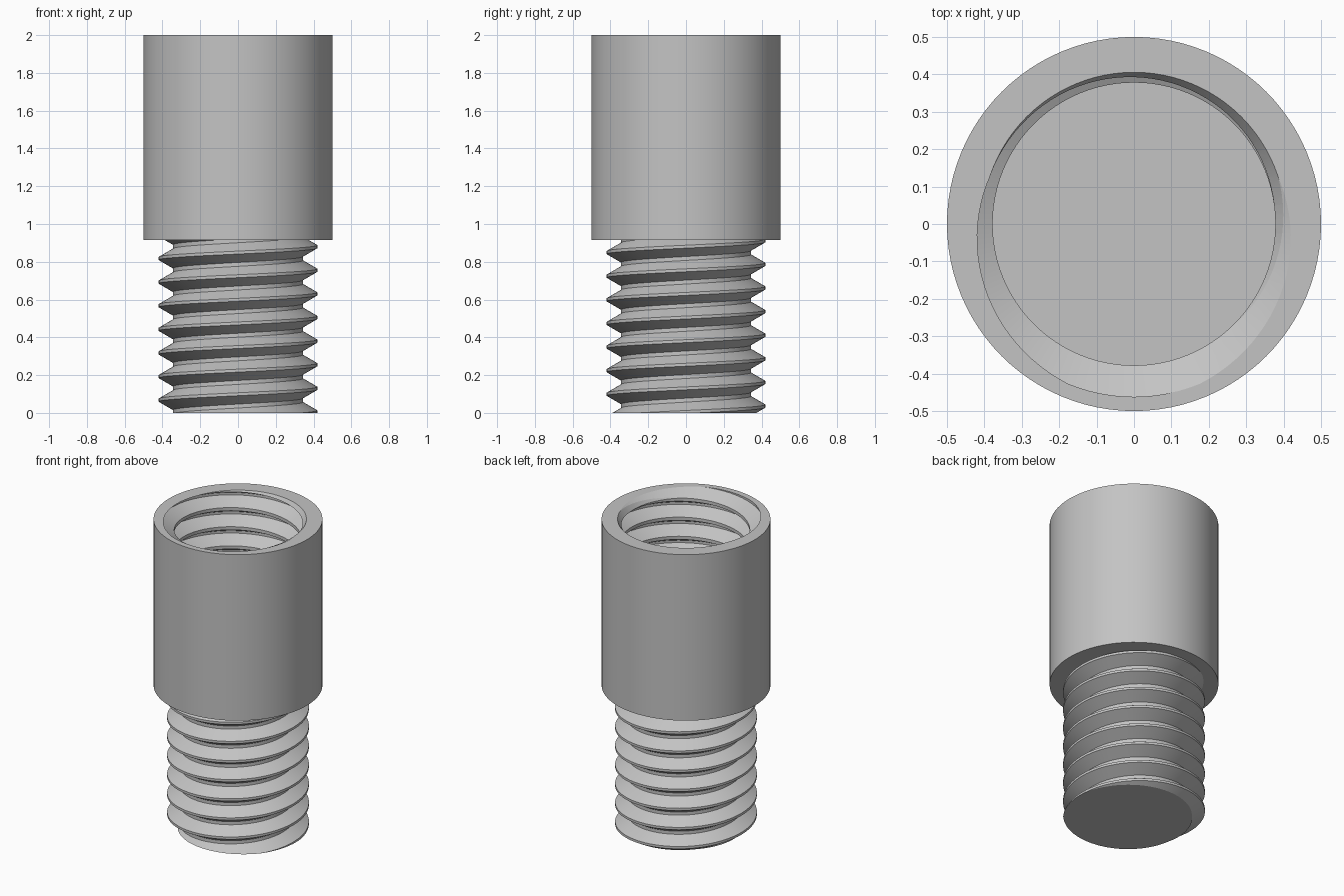
import bpy, bmesh, math
from mathutils import Vector

if "Cube" in bpy.data.objects:
    bpy.data.objects.remove(bpy.data.objects["Cube"])

PITCH = 0.125
SEG = 96

grey = bpy.data.materials.new("plain grey")
grey.diffuse_color = (0.55, 0.55, 0.55, 1)
grey.use_nodes = True
grey.node_tree.nodes["Principled BSDF"].inputs["Base Color"].default_value = grey.diffuse_color


def finish(name, bm):
    mesh = bpy.data.meshes.new(name)
    bm.to_mesh(mesh)
    bm.free()
    mesh.materials.append(grey)
    obj = bpy.data.objects.new(name, mesh)
    bpy.context.collection.objects.link(obj)
    return obj


def threaded_rod(name, root, crest, phase, low, high):
    """Right-handed helical rod, cut flat and capped at low and high."""
    bm = bmesh.new()
    flat, reach = PITCH / 16, PITCH / 2 - 0.0104
    profile = [(-reach, root), (-flat, crest), (flat, crest), (reach, root)]
    first = math.floor((low - phase) / PITCH) - 2
    last = math.ceil((high - phase) / PITCH) + 2
    columns = []
    for i in range(SEG):
        a = 2 * math.pi * i / SEG
        columns.append([bm.verts.new((r * math.cos(a), r * math.sin(a),
                                      phase + PITCH * (k + i / SEG) + dz))
                        for k in range(first, last) for dz, r in profile])
    count = len(columns[0])
    for i in range(SEG):
        here, there = columns[i], columns[(i + 1) % SEG]
        shift = 4 if i == SEG - 1 else 0      # last column joins one turn up
        for j in range(count - 1 - shift):
            bm.faces.new((here[j], there[j + shift],
                          there[j + 1 + shift], here[j + 1]))
    for z, n in ((low, -1), (high, 1)):
        cut = bmesh.ops.bisect_plane(
            bm, geom=bm.verts[:] + bm.edges[:] + bm.faces[:], dist=1e-5,
            plane_co=Vector((0, 0, z)), plane_no=Vector((0, 0, n)),
            clear_outer=True)
        rim = [e for e in bm.edges if e.is_boundary
               and all(abs(v.co.z - z) < 1e-4 for v in e.verts)]
        bmesh.ops.edgeloop_fill(bm, edges=rim)
    bmesh.ops.triangulate(bm, faces=bm.faces[:])
    bmesh.ops.recalc_face_normals(bm, faces=bm.faces[:])
    return finish(name, bm)


def cone(name, r1, r2, low, high):
    bm = bmesh.new()
    bmesh.ops.create_cone(bm, cap_ends=True, segments=SEG, radius1=r1,
                          radius2=r2, depth=high - low)
    bmesh.ops.translate(bm, verts=bm.verts, vec=(0, 0, (low + high) / 2))
    return finish(name, bm)


def subtract(target, cutter):
    cutter.hide_render = True
    mod = target.modifiers.new("cut", 'BOOLEAN')
    mod.operation = 'DIFFERENCE'
    mod.solver = 'EXACT'
    mod.object = cutter
    bpy.context.view_layer.objects.active = target
    bpy.ops.object.modifier_apply(modifier=mod.name)
    bpy.data.objects.remove(cutter)


# male screw thread below the collar
screw = threaded_rod("screw_thread", 0.344, 0.42, 0.005, 0.0, 0.915)

# collar with a blind threaded socket and a small lead-in at its mouth
collar = cone("collar", 0.5, 0.5, 0.915, 2.0)
subtract(collar, threaded_rod("socket_cutter", 0.378, 0.462, 0.03125, 1.0, 2.1))
subtract(collar, cone("lead_in_cutter", 0.37, 0.427, 1.95, 2.03))

# smooth shading with crisp edges
for obj in (screw, collar):
    bpy.ops.object.select_all(action='DESELECT')
    obj.select_set(True)
    bpy.context.view_layer.objects.active = obj
    bpy.ops.object.shade_smooth_by_angle(angle=math.radians(25))
